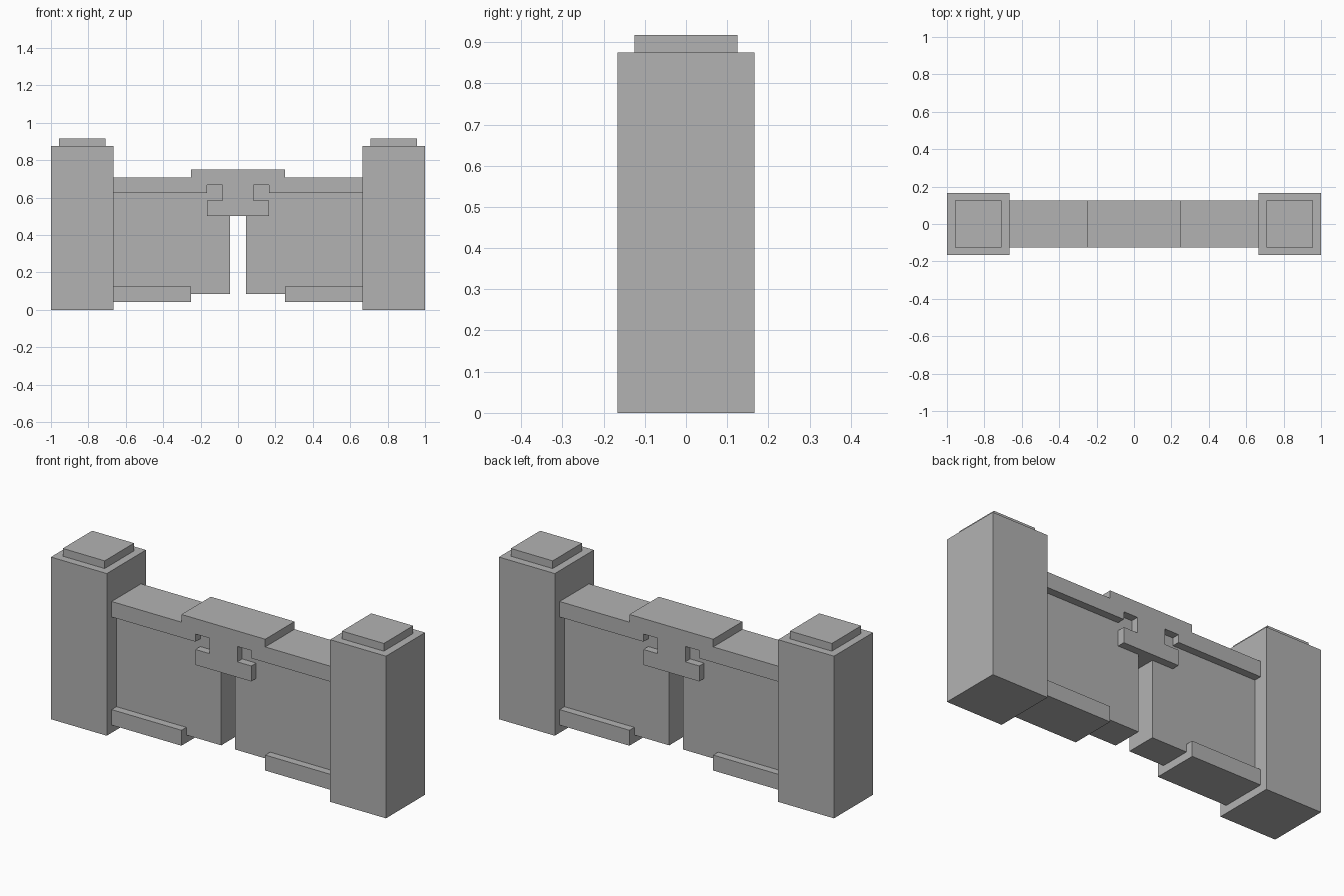
import bpy
import bmesh

if "Cube" in bpy.data.objects:
    bpy.data.objects.remove(bpy.data.objects["Cube"], do_unlink=True)

U = 1 / 24  # the whole gate sits on this module

# Single stone colour
stone = bpy.data.materials.new("stone_grey")
stone.use_nodes = True
colour = (0.448, 0.448, 0.448, 1)
stone.diffuse_color = colour
stone.node_tree.nodes["Principled BSDF"].inputs["Base Color"].default_value = colour


def extrude_outline(name, outline, half_depth):
    """Prism from an x-z outline in modules, centred on y = 0."""
    bm = bmesh.new()
    verts = [bm.verts.new((x * U, -half_depth * U, z * U)) for x, z in outline]
    face = bm.faces.new(verts)
    result = bmesh.ops.extrude_face_region(bm, geom=[face])
    moved = [g for g in result["geom"] if isinstance(g, bmesh.types.BMVert)]
    bmesh.ops.translate(bm, verts=moved, vec=(0, 2 * half_depth * U, 0))
    bmesh.ops.recalc_face_normals(bm, faces=bm.faces)
    mesh = bpy.data.meshes.new(name)
    bm.to_mesh(mesh)
    bm.free()
    mesh.materials.append(stone)
    obj = bpy.data.objects.new(name, mesh)
    bpy.context.collection.objects.link(obj)
    return obj


def box(name, x0, x1, z0, z1, half_depth):
    return extrude_outline(name, [(x0, z0), (x1, z0), (x1, z1), (x0, z1)], half_depth)


# Posts, caps, door panels and bottom rails on both sides
for side, s in (("left", 1), ("right", -1)):
    box(side + "_post", s * 16, s * 24, 0, 21, 4)
    box(side + "_post_cap", s * 17, s * 23, 21, 22, 3)
    box(side + "_door_panel", s * 1, s * 16, 2, 16.5, 2)
    box(side + "_bottom_rail", s * 6, s * 16, 1, 3, 3)

# Top rail with raised centre and hanging T-shaped latch
half = [(6, 18), (6, 17), (16, 17), (16, 15), (4, 15), (4, 16),
        (2, 16), (2, 14), (4, 14), (4, 12)]
extrude_outline("top_rail_and_latch", half + [(-x, z) for x, z in reversed(half)], 3)
